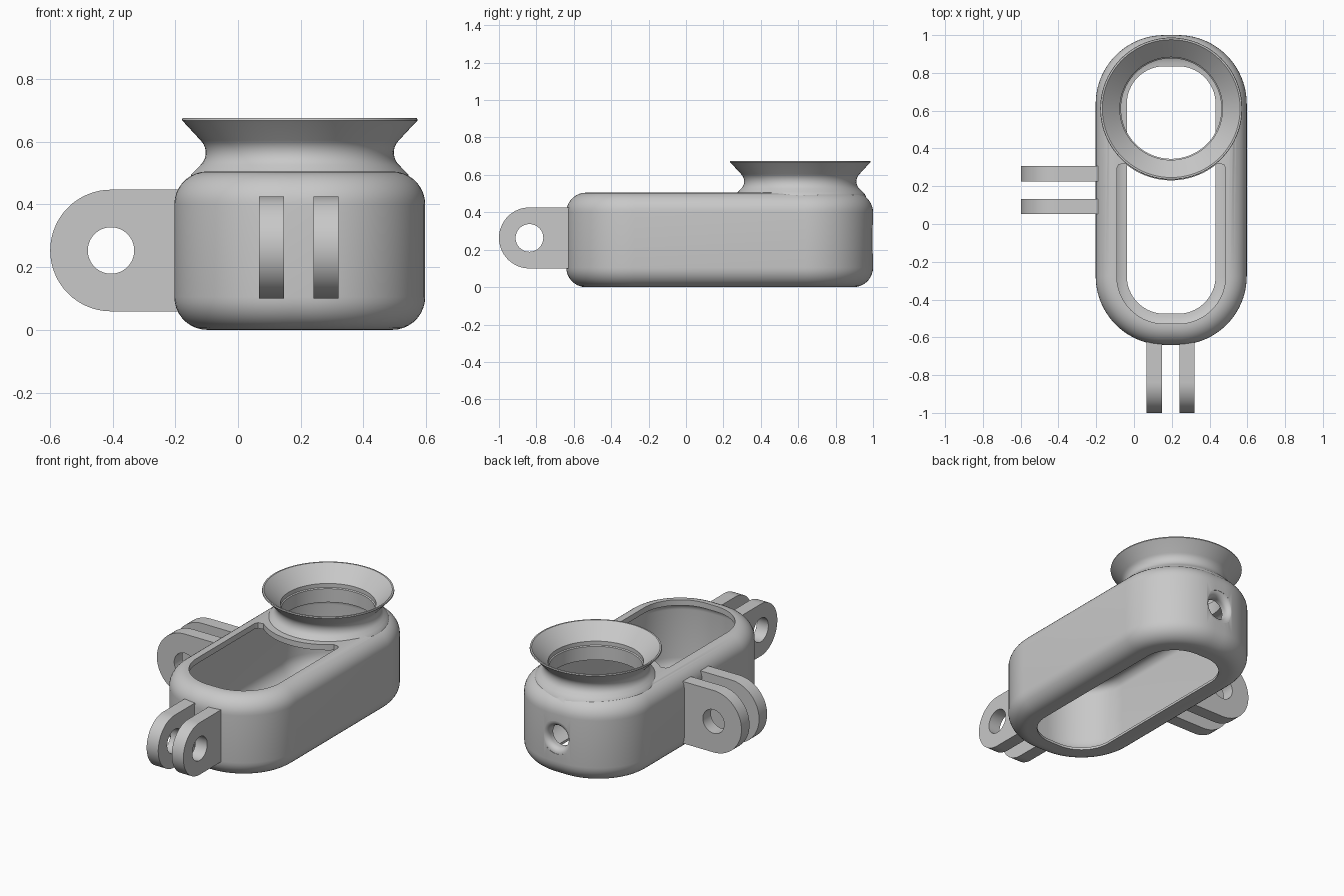
import bpy
import bmesh
from math import sin, cos, pi, radians
from mathutils import Vector, Matrix

if "Cube" in bpy.data.objects:
    bpy.data.objects.remove(bpy.data.objects["Cube"], do_unlink=True)

CX = 0.197          # centre line of the housing
FRONT, BACK = -0.24, 0.6
FLAT = 0.036        # half width of the flat at each rounded end
HORN_Y = 0.611

grey = bpy.data.materials.new("plain grey")
grey.use_nodes = True
colour = (0.58, 0.58, 0.58, 1)
grey.diffuse_color = colour
grey.node_tree.nodes["Principled BSDF"].inputs["Base Color"].default_value = colour


def loft(name, rings, matrix=Matrix()):
    """Closed solid through equal rings of points."""
    bm = bmesh.new()
    loops = [[bm.verts.new(matrix @ Vector(p)) for p in ring] for ring in rings]
    n = len(loops[0])
    for a, b in zip(loops, loops[1:]):
        for i in range(n):
            j = (i + 1) % n
            bm.faces.new((a[i], a[j], b[j], b[i]))
    bm.faces.new(loops[0])
    bm.faces.new(loops[-1])
    bmesh.ops.recalc_face_normals(bm, faces=bm.faces)
    mesh = bpy.data.meshes.new(name)
    bm.to_mesh(mesh)
    bm.free()
    mesh.materials.append(grey)
    obj = bpy.data.objects.new(name, mesh)
    bpy.context.collection.objects.link(obj)
    return obj


def arc(cx, cy, r, a0, a1, n):
    return [(cx + r * cos(a0 + (a1 - a0) * i / n),
             cy + r * sin(a0 + (a1 - a0) * i / n)) for i in range(n + 1)]


def front_end(r):
    """Rounded front end, from the right side round to the left."""
    return (arc(CX - FLAT, FRONT - FLAT, r - FLAT, pi, 1.5 * pi, 20)
            + arc(CX + FLAT, FRONT - FLAT, r - FLAT, 1.5 * pi, 2 * pi, 20))


def stadium(r, z):
    front = front_end(r)
    back = [(2 * CX - x, FRONT + BACK - y) for x, y in front]
    return [(x, y, z) for x, y in front + back]


def lathe(name, profile, matrix):
    return loft(name, [[(x, y, z) for x, y in arc(0, 0, r, 0, 2 * pi, 80)[:-1]]
                       for r, z in profile], matrix)


def combine(target, tool, operation):
    mod = target.modifiers.new(operation.lower(), "BOOLEAN")
    mod.operation = operation
    mod.solver = "EXACT"
    mod.object = tool
    bpy.context.view_layer.objects.active = target
    bpy.ops.object.modifier_apply(modifier=mod.name)
    bpy.data.objects.remove(tool, do_unlink=True)


# Rounded housing
low = arc(0.295, 0.105, 0.105, -pi / 2, 0, 9)
high = arc(0.295, 0.4, 0.105, 0, pi / 2, 9)
housing = loft("housing", [stadium(r, z) for r, z in low + high])

# Flared horn with a waisted neck that spreads into the housing
horn_axis = Matrix.Translation((CX, HORN_Y, 0))
waist = arc(0.355, 0.565, 0.055, 1.25 * pi, 0.75 * pi, 10)
outer = [(0.355, 0.475), (0.345, 0.497), (0.331, 0.511)] + waist
outer += [(0.366, 0.658), (0.376, 0.668), (0.374, 0.675)]
combine(housing, lathe("horn", outer, horn_axis), "UNION")

# Thin-walled hollow, curving in to the lower and upper openings
hollow = [(0.235, -0.02), (0.235, 0.015)] + arc(0.235, 0.12, 0.105, -pi / 2, 0, 9)[1:]
hollow += arc(0.29, 0.42, 0.05, 0, pi / 2, 7)
combine(housing, loft("cavity", [stadium(r, z) for r, z in hollow]), "DIFFERENCE")

# Upper opening, its back edge following the foot of the horn
foot = arc(CX, HORN_Y, 0.38, radians(-50), radians(-130), 24)
outline = front_end(0.288) + [(CX + 0.288, 0.295), (CX + 0.278, 0.315)]
outline += foot + [(CX - 0.278, 0.315), (CX - 0.288, 0.295)]
combine(housing, loft("opening", [[(x, y, z) for x, y in outline] for z in (0.4, 0.55)]),
        "DIFFERENCE")

# Horn bore
bore = [(0.266, 0.4), (0.266, 0.555), (0.272, 0.56), (0.272, 0.585), (0.367, 0.677), (0.367, 0.72)]
combine(housing, lathe("bore", bore, horn_axis), "DIFFERENCE")

# Back hole with a rounded mouth
mouth = [(0.102, -0.05), (0.102, 0.002)] + arc(0.102, 0.037, 0.035, 1.5 * pi, pi, 8) + [(0.067, 0.2)]
back_axis = Matrix.Translation((CX, 1.0, 0.255)) @ Matrix.Rotation(pi / 2, 4, "X")
combine(housing, lathe("back_hole", mouth, back_axis), "DIFFERENCE")

parts = [housing]


def lug(name, matrix, centre, radius, z, start, hole):
    """Round-ended plate; local x points outward, local y is its thickness."""
    edge = arc(centre, z, radius, -pi / 2, pi / 2, 32)
    edge += [(start, z + radius), (start, z - radius)]
    plate = loft(name, [[(u, t, v) for u, v in edge] for t in (-0.04, 0.04)], matrix)
    pin = [[(u, t, v) for u, v in arc(centre, z, hole, 0, 2 * pi, 48)[:-1]]
           for t in (-0.1, 0.1)]
    combine(plate, loft("pin", pin, matrix), "DIFFERENCE")
    parts.append(plate)


# Pairs of mounting lugs on the front and the right side
for i, side in enumerate((-1, 1), 1):
    off = 0.087 * side
    lug(f"front_lug_{i}", Matrix.Translation((CX + off - 0.003, 0, 0)) @ Matrix.Rotation(-pi / 2, 4, "Z"),
        0.837, 0.163, 0.263, 0.595, 0.074)
    lug(f"side_lug_{i}", Matrix.Translation((0, 0.179 + off, 0)) @ Matrix.Rotation(pi, 4, "Z"),
        0.405, 0.194, 0.253, 0.17, 0.074)

bpy.ops.object.select_all(action="DESELECT")
for part in parts:
    part.select_set(True)
bpy.context.view_layer.objects.active = housing
bpy.ops.object.shade_smooth_by_angle()
